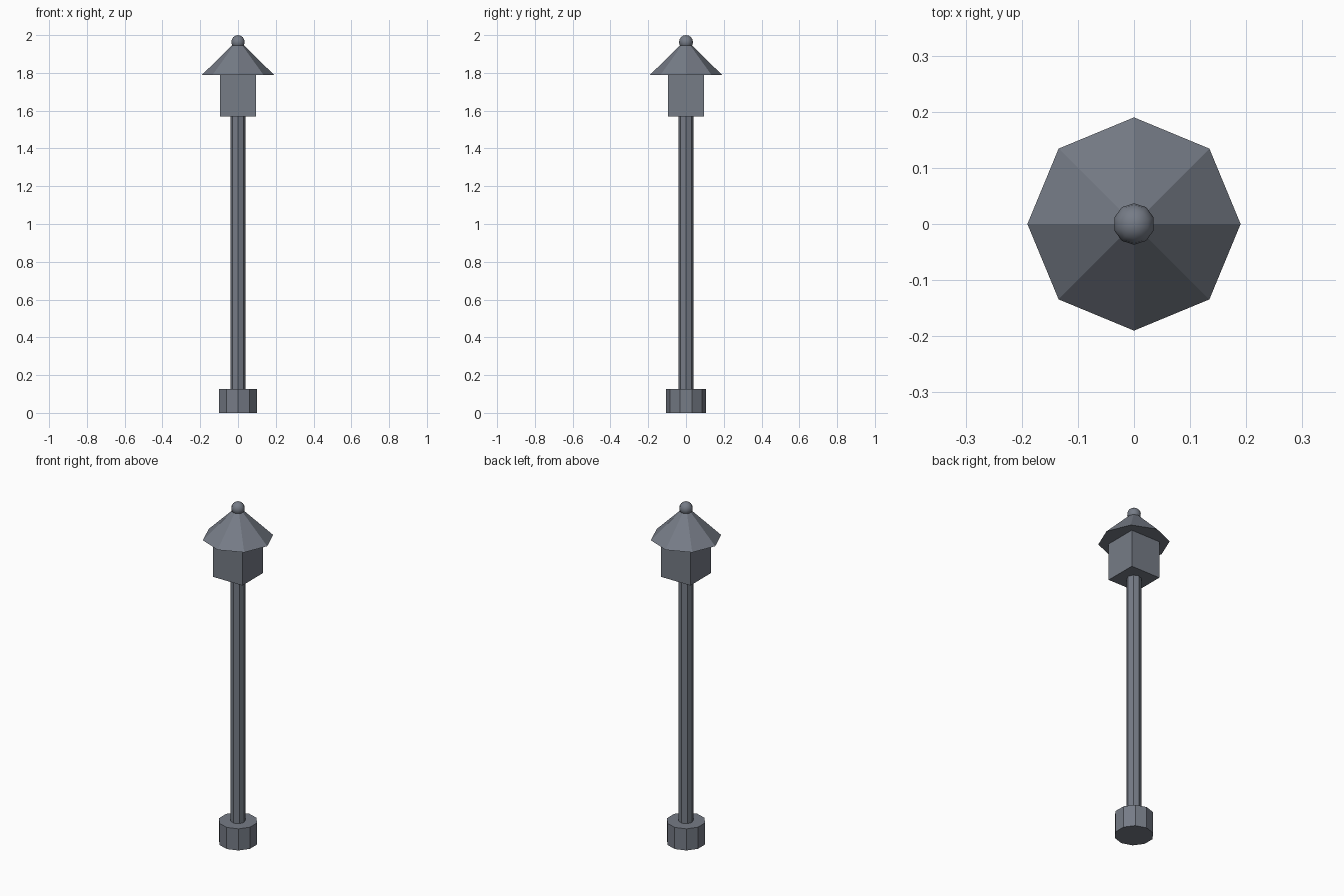
import bpy
import bmesh
from mathutils import Matrix

if "Cube" in bpy.data.objects:
    bpy.data.objects.remove(bpy.data.objects["Cube"])

# Dark slate paint shared by every part
paint = bpy.data.materials.new("slate_paint")
paint.diffuse_color = (0.18, 0.20, 0.24, 1)
paint.use_nodes = True
paint.node_tree.nodes["Principled BSDF"].inputs["Base Color"].default_value = paint.diffuse_color


def add_part(name, build, z, smooth=False):
    """Make one object at height z from a bmesh building function."""
    bm = bmesh.new()
    build(bm)
    for face in bm.faces:
        face.smooth = smooth
    mesh = bpy.data.meshes.new(name)
    bm.to_mesh(mesh)
    bm.free()
    mesh.materials.append(paint)
    obj = bpy.data.objects.new(name, mesh)
    obj.location.z = z
    bpy.context.collection.objects.link(obj)
    return obj


def prism(name, sides, r_low, r_high, z0, z1):
    """Flat-sided column or cone between two heights."""
    return add_part(name, lambda bm: bmesh.ops.create_cone(
        bm, cap_ends=True, segments=sides, radius1=r_low, radius2=r_high,
        depth=z1 - z0), (z0 + z1) / 2)


# Ten-sided foot and octagonal post
prism("base", 10, 0.105, 0.105, 0.0, 0.127)
prism("post", 8, 0.04, 0.04, 0.127, 1.57)

# Square lantern housing
add_part("lantern_box", lambda bm: bmesh.ops.create_cube(
    bm, size=1, matrix=Matrix.Diagonal((0.19, 0.19, 0.22, 1))), 1.68)

# Eight-sided pointed roof
prism("roof", 8, 0.19, 0.0, 1.79, 1.977)

# Ball finial
add_part("finial", lambda bm: bmesh.ops.create_uvsphere(
    bm, u_segments=10, v_segments=8, radius=0.037), 1.963, smooth=True)
